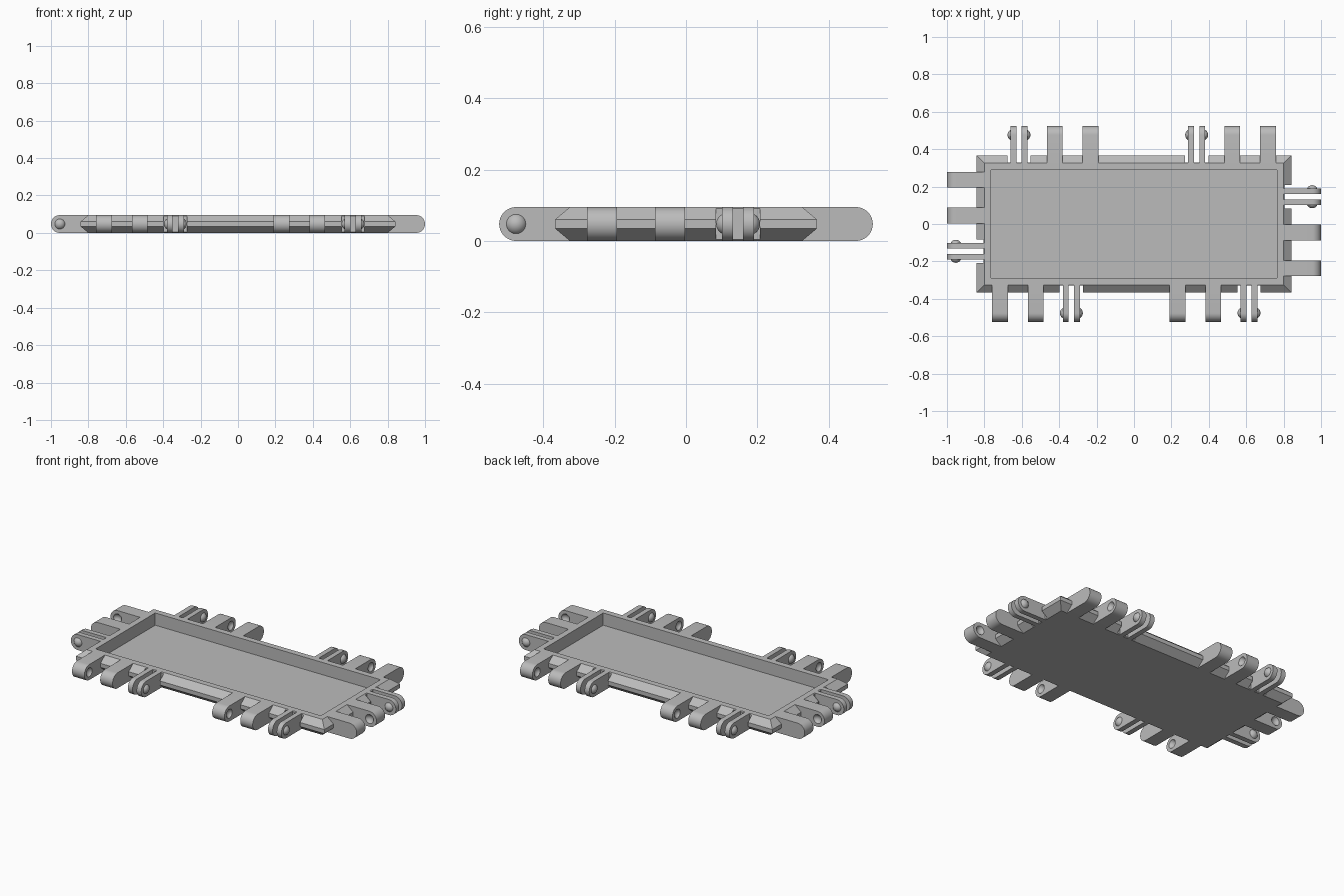
import bpy, bmesh, math
from mathutils import Matrix, Vector

if "Cube" in bpy.data.objects:
    bpy.data.objects.remove(bpy.data.objects["Cube"])

H = 0.095                      # thickness
R = H / 2                      # hinge rounding radius
HX, HY = 0.80, 0.325           # half size of the rim's flat top
TAB_W, PRONG_W, GAP = 0.084, 0.031, 0.028
BALL_R, BALL_OUT = 0.031, 0.0165

grey = bpy.data.materials.new("plain grey")
grey.use_nodes = True
COLOUR = (0.5, 0.5, 0.5, 1)
grey.diffuse_color = COLOUR
grey.node_tree.nodes["Principled BSDF"].inputs["Base Color"].default_value = COLOUR


def make(name, bm, matrix=Matrix()):
    bmesh.ops.recalc_face_normals(bm, faces=bm.faces)
    mesh = bpy.data.meshes.new(name)
    bm.to_mesh(mesh)
    bm.free()
    mesh.transform(matrix)
    mesh.materials.append(grey)
    obj = bpy.data.objects.new(name, mesh)
    bpy.context.collection.objects.link(obj)
    return obj


def select(obj):
    bpy.ops.object.select_all(action='DESELECT')
    obj.select_set(True)
    bpy.context.view_layer.objects.active = obj


def cut(obj, cutter):
    select(obj)
    mod = obj.modifiers.new("cut", 'BOOLEAN')
    mod.operation, mod.solver, mod.object = 'DIFFERENCE', 'EXACT', cutter
    bpy.ops.object.modifier_apply(modifier=mod.name)
    bpy.data.objects.remove(cutter)


def smooth(obj):
    select(obj)
    bpy.ops.object.shade_smooth_by_angle(angle=math.radians(30))


def lug(bm, start, tip, centre, width):
    """Flat bar along local x with a half-round tip, extruded along local y."""
    pts = [(start, 0)]
    for i in range(17):
        a = -math.pi / 2 + math.pi * i / 16
        pts.append((tip - R + R * math.cos(a), R + R * math.sin(a)))
    pts.append((start, H))
    face = bm.faces.new([bm.verts.new((x, centre - width / 2, z)) for x, z in pts])
    out = bmesh.ops.extrude_face_region(bm, geom=[face])
    verts = [g for g in out["geom"] if isinstance(g, bmesh.types.BMVert)]
    bmesh.ops.translate(bm, verts=verts, vec=(0, width, 0))


def sphere(bm, x, y):
    out = bmesh.ops.create_uvsphere(bm, u_segments=24, v_segments=12, radius=BALL_R)
    # Poles point along the hinge axis
    bmesh.ops.transform(bm, verts=out["verts"],
                        matrix=Matrix.Translation((x, y, R)) @ Matrix.Rotation(math.pi / 2, 4, 'X'))


# Tray with a chamfered outer edge and a sunken floor
bm = bmesh.new()
rings = []
for off, z in ((0, 0), (0.042, 0.035), (0.042, 0.06), (0, H), (-0.0365, H), (-0.0365, 0.02)):
    x, y = HX + off, HY + off
    rings.append([bm.verts.new((sx * x, sy * y, z))
                  for sx, sy in ((-1, -1), (1, -1), (1, 1), (-1, 1))])
for a, b in zip(rings, rings[1:]):
    for i in range(4):
        j = (i + 1) % 4
        bm.faces.new((a[i], a[j], b[j], b[i]))
bm.faces.new(rings[0])
bm.faces.new(rings[-1])
tray = make("tray", bm)

# Each side: outward angle, rim distance, tip distance, fork positions
sides = (("front", -90, HY, 0.5235, (-0.335, 0.615)),
         ("left", 0, HX, 1.0, (0.146,)),
         ("back", 90, HY, 0.5235, (-0.335, 0.615)),
         ("right", 180, HX, 1.0, (0.146,)))
STEP = 0.191

for side, angle, rim, tip, forks in sides:
    turn = Matrix.Rotation(math.radians(angle), 4, 'Z')
    for n, f in enumerate(forks, 1):
        # Clearance notch in the rim behind the fork
        bm = bmesh.new()
        bmesh.ops.create_cube(bm, size=1, matrix=Matrix.Translation((rim + 0.105, f, R))
                              @ Matrix.Diagonal((0.2, 0.124, 0.3, 1)))
        cut(tray, make("notch_cutter", bm, turn))

        # Two tabs with facing dimples
        for k, face_dir in ((2, 1), (1, -1)):
            c = f - k * STEP
            bm = bmesh.new()
            lug(bm, rim, tip, c, TAB_W)
            tab = make(f"{side}_tab_{n}_{3 - k}", bm, turn)
            bm = bmesh.new()
            sphere(bm, tip - R, c + face_dir * (TAB_W / 2 + BALL_R - BALL_OUT))
            cut(tab, make("dimple_cutter", bm, turn))
            smooth(tab)

        # Snap fork: two thin prongs with a bump on each outer face
        for s, label in ((-1, "a"), (1, "b")):
            c = f + s * (GAP + PRONG_W) / 2
            bm = bmesh.new()
            lug(bm, rim, tip, c, PRONG_W)
            smooth(make(f"{side}_fork_{n}_prong_{label}", bm, turn))
            bm = bmesh.new()
            outer = f + s * (GAP / 2 + PRONG_W)
            sphere(bm, tip - R, outer - s * (BALL_R - BALL_OUT))
            # Keep only the part of the ball outside the prong
            bmesh.ops.bisect_plane(bm, geom=bm.verts[:] + bm.edges[:] + bm.faces[:],
                                   plane_co=Vector((0, outer - s * 0.002, 0)),
                                   plane_no=Vector((0, s, 0)), clear_inner=True)
            bmesh.ops.holes_fill(bm, edges=bm.edges[:])
            smooth(make(f"{side}_fork_{n}_bump_{label}", bm, turn))
